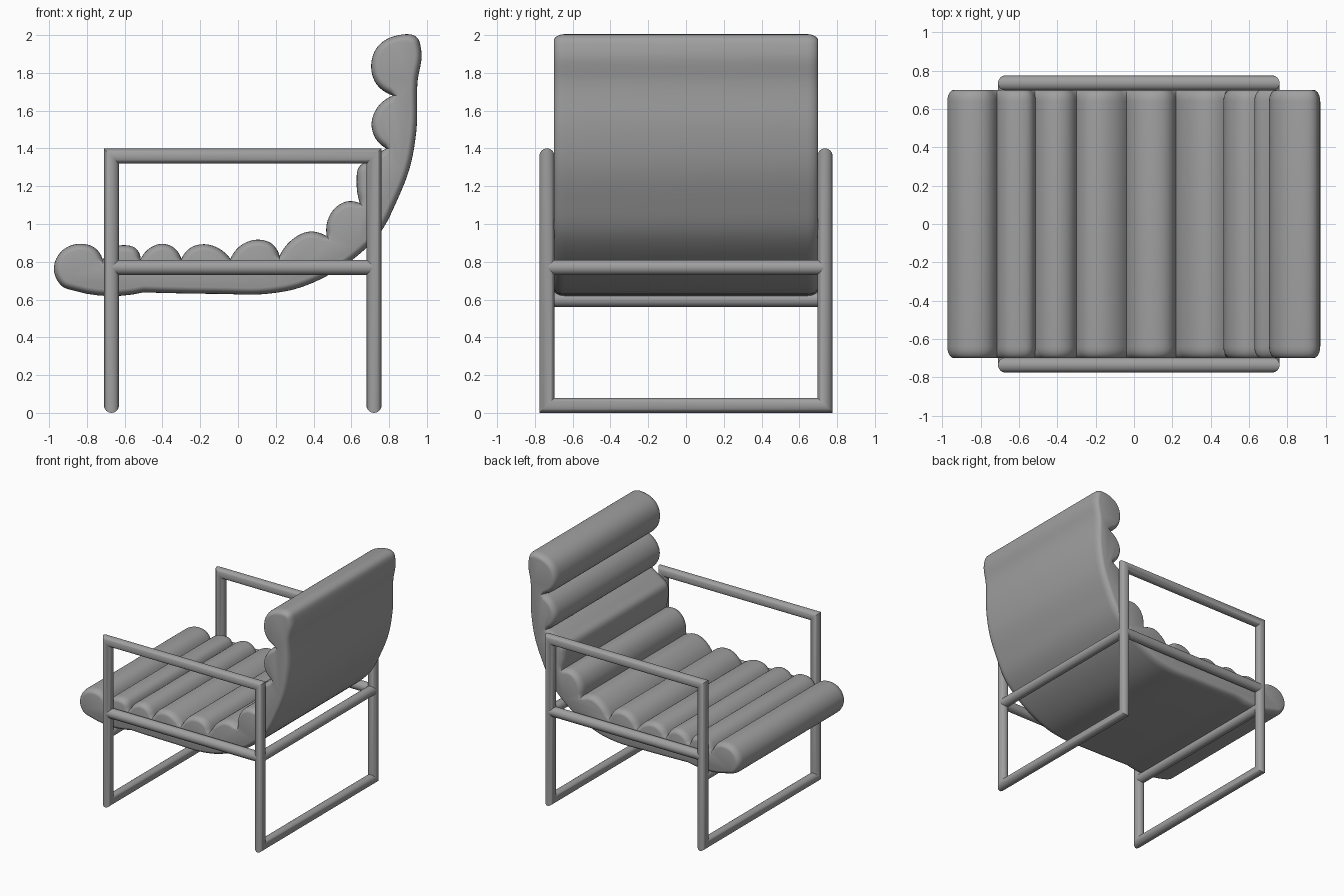
import bpy, bmesh, math
from mathutils import Vector
from mathutils.geometry import interpolate_bezier

if "Cube" in bpy.data.objects:
    bpy.data.objects.remove(bpy.data.objects["Cube"])

grey = bpy.data.materials.new("plain grey")
grey.use_nodes = True
grey.diffuse_color = (0.35, 0.35, 0.35, 1)
grey.node_tree.nodes["Principled BSDF"].inputs["Base Color"].default_value = grey.diffuse_color


def make_object(name, bm, angle):
    bmesh.ops.recalc_face_normals(bm, faces=bm.faces)
    mesh = bpy.data.meshes.new(name)
    bm.to_mesh(mesh)
    bm.free()
    mesh.materials.append(grey)
    obj = bpy.data.objects.new(name, mesh)
    bpy.context.collection.objects.link(obj)
    bpy.ops.object.select_all(action="DESELECT")
    obj.select_set(True)
    bpy.context.view_layer.objects.active = obj
    bpy.ops.object.shade_smooth_by_angle(angle=math.radians(angle))
    return obj


def bridge(bm, rings):
    for a, b in zip(rings, rings[1:]):
        for i in range(len(a)):
            j = (i + 1) % len(a)
            bm.faces.new((a[i], a[j], b[j], b[i]))


# Tubular frame
RADIUS, SIDES = 0.04, 24
FRONT, BACK, SIDE, LOW, ARM, RAIL = -0.67, 0.72, 0.736, 0.04, 1.36, 0.77


def add_tube(bm, start, end, start_normal=None, end_normal=None):
    """Round tube whose ends are cut by planes, so corners can be mitred."""
    axis = (end - start).normalized()
    u = Vector((0, 0, 1)) if abs(axis.z) < 0.5 else Vector((1, 0, 0))
    v = axis.cross(u)
    rings = []
    for centre, normal in ((start, start_normal or axis), (end, end_normal or axis)):
        ring = []
        for i in range(SIDES):
            a = math.tau * i / SIDES
            offset = (u * math.cos(a) + v * math.sin(a)) * RADIUS
            offset -= axis * (offset.dot(normal) / axis.dot(normal))
            ring.append(bm.verts.new(centre + offset))
        rings.append(ring)
    bridge(bm, rings)


# One continuous loop makes the legs, arms and floor bars
loop = [Vector(p) for p in (
    (FRONT, -SIDE, LOW), (FRONT, SIDE, LOW), (FRONT, SIDE, ARM), (BACK, SIDE, ARM),
    (BACK, SIDE, LOW), (BACK, -SIDE, LOW), (BACK, -SIDE, ARM), (FRONT, -SIDE, ARM))]
count = len(loop)
directions = [(loop[(i + 1) % count] - loop[i]).normalized() for i in range(count)]
bm = bmesh.new()
for i in range(count):
    add_tube(bm, loop[i], loop[(i + 1) % count],
             directions[i - 1] + directions[i],
             directions[i] + directions[(i + 1) % count])
bmesh.ops.remove_doubles(bm, verts=bm.verts, dist=0.0005)
make_object("frame_legs_and_arms", bm, 35)


def rail(name, start, end):
    bm = bmesh.new()
    add_tube(bm, Vector(start), Vector(end))
    make_object(name, bm, 35)


for name, y in (("left_side_rail", SIDE), ("right_side_rail", -SIDE)):
    rail(name, (FRONT, y, RAIL), (BACK, y, RAIL))
rail("back_cross_rail", (BACK, -SIDE, RAIL), (BACK, SIDE, RAIL))
rail("front_cross_rail", (FRONT, -SIDE, 0.6), (FRONT, SIDE, 0.6))

# Cushion outline: one smooth run per padded roll, meeting in sharp creases
rolls = [
    [(-.5, .638), (-.86, .645), (-.93, .67), (-.975, .76), (-.93, .86),
     (-.84, .895), (-.76, .875), (-.715, .81)],
    [(-.715, .81), (-.67, .87), (-.6, .888), (-.54, .87), (-.515, .815)],
    [(-.515, .815), (-.47, .87), (-.4, .895), (-.34, .875), (-.3, .815)],
    [(-.3, .815), (-.25, .875), (-.18, .893), (-.1, .87), (-.04, .815)],
    [(-.04, .815), (.02, .89), (.1, .917), (.18, .895), (.22, .83)],
    [(.22, .83), (.29, .92), (.38, .96), (.47, .935)],
    [(.47, .935), (.475, 1.02), (.52, 1.09), (.58, 1.12), (.645, 1.11)],
    [(.645, 1.11), (.628, 1.22), (.64, 1.3), (.69, 1.34), (.785, 1.4)],
    [(.785, 1.4), (.73, 1.45), (.707, 1.53), (.74, 1.62), (.82, 1.68)],
    [(.82, 1.68), (.73, 1.745), (.705, 1.83), (.74, 1.94), (.83, 1.995),
     (.95, 1.985), (.97, 1.92), (.95, 1.75), (.945, 1.5), (.91, 1.3),
     (.84, 1.12), (.75, .95), (.63, .83), (.48, .73), (.3, .655),
     (.15, .63), (-.1, .63), (-.5, .638)],
]


def smooth_run(points, steps=6):
    pts = [Vector((x, 0, z)) for x, z in points]
    chords = [b - a for a, b in zip(pts, pts[1:])]
    mids = []
    for a, b in zip(chords, chords[1:]):
        mids.append((a / a.length_squared + b / b.length_squared).normalized())
    first = (2 * chords[0].normalized() - mids[0]).normalized()
    last = (2 * chords[-1].normalized() - mids[-1]).normalized()
    tangents = [first] + mids + [last]
    result = []
    for i, chord in enumerate(chords):
        reach = chord.length / 3
        curve = interpolate_bezier(pts[i], pts[i] + tangents[i] * reach,
                                   pts[i + 1] - tangents[i + 1] * reach,
                                   pts[i + 1], steps + 1)
        result += [p.copy() for p in curve[:-1]]
    return result


outline = [p for roll in rolls for p in smooth_run(roll)]
inward = []
for i, p in enumerate(outline):
    before = (p - outline[i - 1]).normalized()
    after = (outline[(i + 1) % len(outline)] - p).normalized()
    t = before + after
    inward.append(Vector((t.z, 0, -t.x)).normalized())

# Cushion body with softly rounded ends
HALF, ROUND_Y, INSET, STEPS = 0.7, 0.06, 0.035, 5
sections = []
for k in range(STEPS + 1):
    a = math.pi / 2 * k / STEPS
    sections.append((HALF - ROUND_Y * (1 - math.sin(a)), INSET * (1 - math.cos(a))))
sections = [(-y, inset) for y, inset in reversed(sections)] + sections
bm = bmesh.new()
rings = [[bm.verts.new(p + n * inset + Vector((0, y, 0))) for p, n in zip(outline, inward)]
         for y, inset in sections]
bridge(bm, rings)
bm.faces.new(rings[0])
bm.faces.new(rings[-1])
make_object("padded_seat_and_back", bm, 40)
